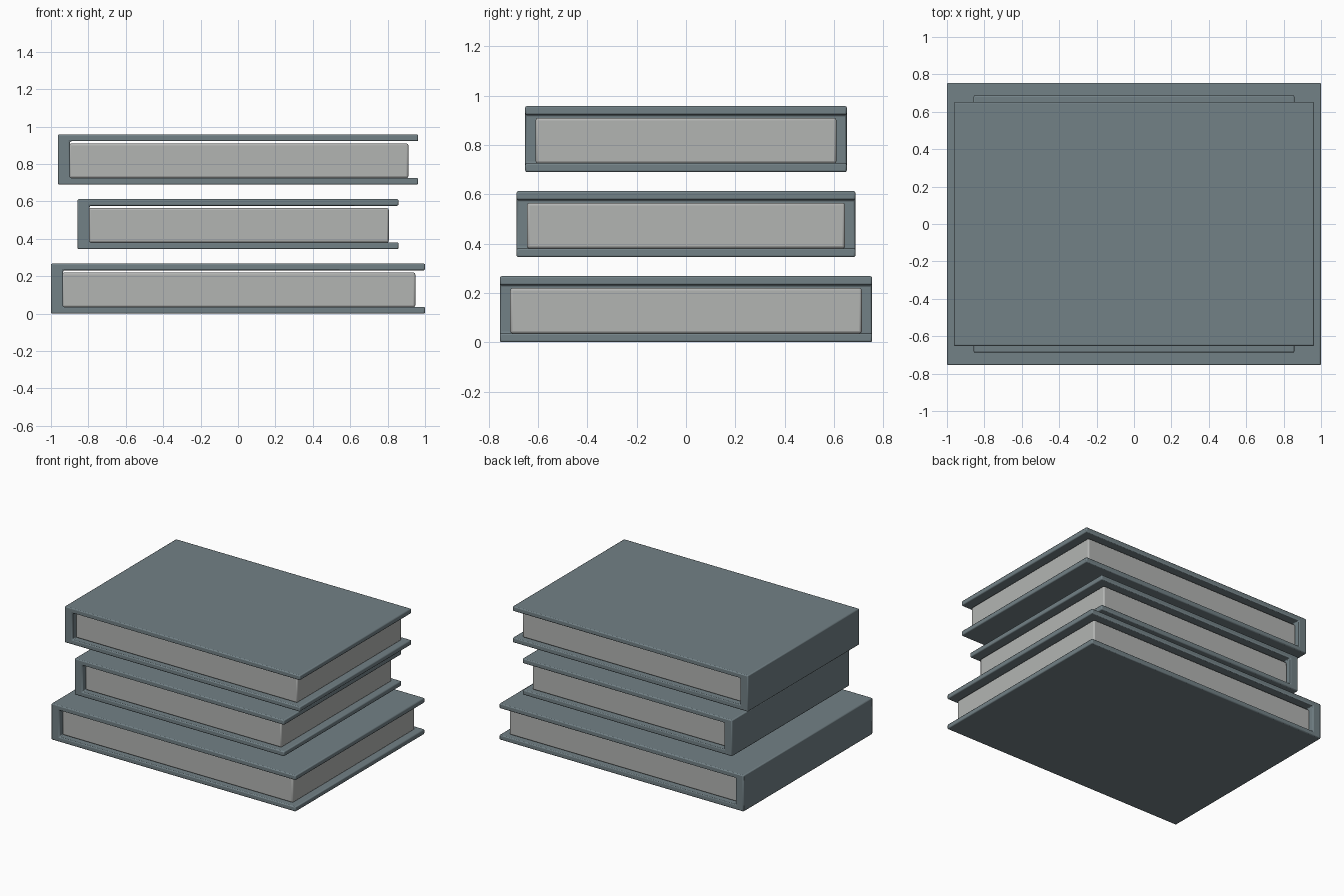
import bpy, bmesh

if "Cube" in bpy.data.objects:
    bpy.data.objects.remove(bpy.data.objects["Cube"])


def finish(name, bm, bevel, color):
    bmesh.ops.recalc_face_normals(bm, faces=bm.faces)
    mesh = bpy.data.meshes.new(name)
    bm.to_mesh(mesh)
    bm.free()
    obj = bpy.data.objects.new(name, mesh)
    bpy.context.collection.objects.link(obj)
    mod = obj.modifiers.new("rounded_edges", 'BEVEL')
    mod.width, mod.segments = bevel, 2
    mesh.materials.append(color)
    bpy.ops.object.select_all(action='DESELECT')
    obj.select_set(True)
    bpy.context.view_layer.objects.active = obj
    bpy.ops.object.shade_smooth_by_angle()
    return obj


def extrude_profile(name, points, half_depth, bevel, color):
    """Extrude an xz outline along y, centred on y = 0."""
    bm = bmesh.new()
    face = bm.faces.new([bm.verts.new((x, -half_depth, z)) for x, z in points])
    new = bmesh.ops.extrude_face_region(bm, geom=[face])["geom"]
    verts = [v for v in new if isinstance(v, bmesh.types.BMVert)]
    bmesh.ops.translate(bm, verts=verts, vec=(0, 2 * half_depth, 0))
    return finish(name, bm, bevel, color)


def material(name, rgb):
    mat = bpy.data.materials.new(name)
    mat.diffuse_color = (*rgb, 1)
    mat.use_nodes = True
    mat.node_tree.nodes["Principled BSDF"].inputs["Base Color"].default_value = mat.diffuse_color
    return mat


cover_color = material("cover_slate", (0.17, 0.22, 0.24))
page_color = material("page_grey", (0.45, 0.46, 0.45))

HEIGHT, BOARD, SPINE, PITCH = 0.268, 0.036, 0.065, 0.345


def book(label, hx, hy, z):
    top, inner = z + HEIGHT, -hx + SPINE
    # Cover: two boards joined by the spine
    extrude_profile(label + "_book_cover", [
        (-hx, z), (hx, z), (hx, z + BOARD), (inner, z + BOARD),
        (inner, top - BOARD), (hx, top - BOARD), (hx, top), (-hx, top),
    ], hy, 0.007, cover_color)
    # Page block: resting on the lower board, small gap below the upper one
    end, p0, p1 = hx - 0.052, z + BOARD - 0.001, top - BOARD - 0.012
    extrude_profile(label + "_book_pages", [
        (inner - 0.005, p0), (end, p0), (end, p1), (inner - 0.005, p1),
    ], hy - 0.042, 0.01, page_color)


for i, (label, hx, hy) in enumerate([("bottom", 1.0, 0.755),
                                     ("middle", 0.858, 0.687),
                                     ("top", 0.963, 0.652)]):
    book(label, hx, hy, i * PITCH)
